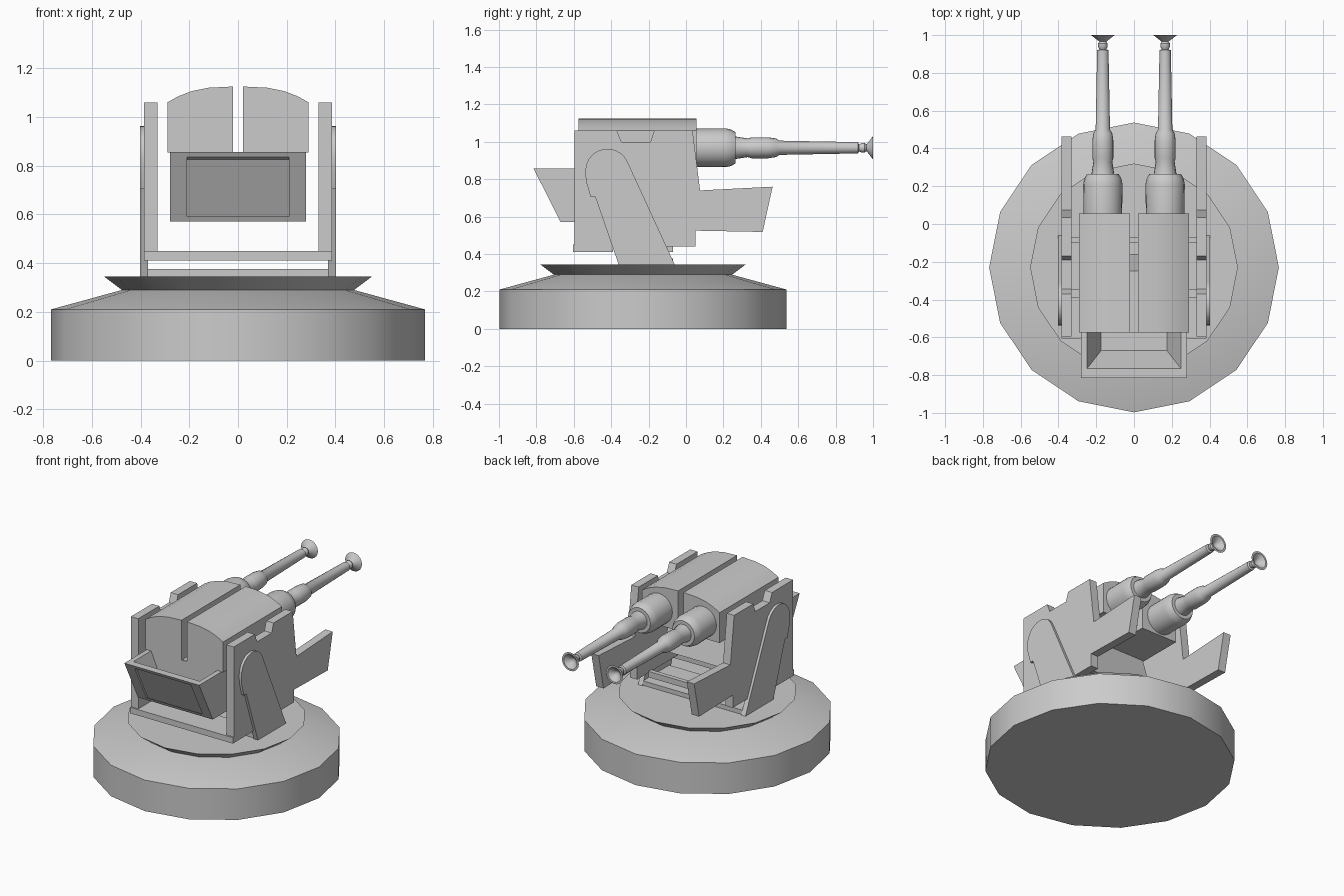
import bpy, bmesh, math
from mathutils import Matrix, Vector

cube = bpy.data.objects.get("Cube")
if cube:
    bpy.data.objects.remove(cube, do_unlink=True)

grey = bpy.data.materials.new("plain_grey")
grey.use_nodes = True
grey.diffuse_color = (0.6, 0.6, 0.6, 1)
grey.node_tree.nodes["Principled BSDF"].inputs["Base Color"].default_value = (0.6, 0.6, 0.6, 1)


def finish(name, bm, smooth=True):
    bmesh.ops.recalc_face_normals(bm, faces=bm.faces[:])
    mesh = bpy.data.meshes.new(name)
    bm.to_mesh(mesh)
    bm.free()
    mesh.materials.append(grey)
    ob = bpy.data.objects.new(name, mesh)
    bpy.context.collection.objects.link(ob)
    bpy.ops.object.select_all(action="DESELECT")
    ob.select_set(True)
    bpy.context.view_layer.objects.active = ob
    if smooth:
        bpy.ops.object.shade_smooth_by_angle(angle=math.radians(30))
    return ob


def prism(name, outline, place, a, b, smooth=False):
    """Extrude a 2D outline from a to b; place(u, v, t) gives the 3D point."""
    bm = bmesh.new()
    ends = [[bm.verts.new(place(u, v, t)) for u, v in outline] for t in (a, b)]
    bm.faces.new(ends[0])
    bm.faces.new(ends[1])
    n = len(outline)
    for i in range(n):
        j = (i + 1) % n
        bm.faces.new((ends[0][i], ends[0][j], ends[1][j], ends[1][i]))
    return finish(name, bm, smooth)


def along_x(u, v, t):
    return (t, u, v)


def along_y(u, v, t):
    return (u, t, v)


def box(name, x, y, z):
    return prism(name, [(y[0], z[0]), (y[1], z[0]), (y[1], z[1]), (y[0], z[1])], along_x, *x)


def lathe(name, profile, sides, matrix):
    """Spin (radius, height) pairs about z; zero radius closes the end."""
    bm = bmesh.new()
    rings = []
    for r, h in profile:
        count = sides if r else 1
        rings.append([bm.verts.new((r * math.cos(math.tau * i / sides),
                                    r * math.sin(math.tau * i / sides), h)) for i in range(count)])
    for low, high in zip(rings, rings[1:]):
        for i in range(sides):
            j = (i + 1) % sides
            quad = [low[i % len(low)], low[j % len(low)], high[j % len(high)], high[i % len(high)]]
            bm.faces.new(list(dict.fromkeys(quad)))
    bm.transform(matrix)
    return finish(name, bm)


# Round base with flared turntable
lathe("base", [(0, 0), (0.767, 0), (0.767, 0.21), (0.475, 0.29), (0, 0.29)], 16,
      Matrix.Translation((0, -0.23, 0)))
lathe("turntable", [(0, 0.285), (0.47, 0.285), (0.55, 0.345), (0, 0.345)], 16,
      Matrix.Translation((0, -0.23, 0)))

# Floor bars between the side plates
box("front_floor", (-0.385, 0.385), (-0.605, -0.39), (0.41, 0.45))
box("rear_crossbar", (-0.33, 0.33), (-0.10, -0.07), (0.41, 0.45))
box("foot_plate", (-0.37, 0.37), (-0.35, -0.07), (0.343, 0.375))

# Side plate and pivot arm outlines in y, z
plate = [(-0.595, 0.44), (0.05, 0.44), (0.05, 0.525), (0.41, 0.518), (0.463, 0.76),
         (0.075, 0.74), (0.035, 1.06), (-0.17, 1.06), (-0.19, 1.0), (-0.345, 1.0),
         (-0.37, 1.06), (-0.595, 1.06)]
arm = [(-0.36, 0.343), (-0.06, 0.343)]
arm += [(-0.42 + 0.118 * math.cos(math.radians(a)), 0.845 + 0.118 * math.sin(math.radians(a)))
        for a in range(20, 181, 16)]
arm += [(-0.535, 0.79), (-0.51, 0.705), (-0.485, 0.705)]

# Gun housing outline in x, z
hood = [(0.02, 0.855), (0.29, 0.855), (0.29, 1.06), (0.245, 1.085), (0.19, 1.106),
        (0.12, 1.12), (0.02, 1.125)]

# Barrel profile as radius, y
barrel = [(0, 0.04), (0.102, 0.04), (0.104, 0.21), (0.098, 0.24), (0.084, 0.265), (0.06, 0.265),
          (0.05, 0.33), (0.056, 0.35), (0.056, 0.44), (0.05, 0.48), (0.038, 0.5), (0.03, 0.92),
          (0.018, 0.925), (0.026, 0.94), (0.026, 0.955), (0.018, 0.965), (0.03, 0.975),
          (0.063, 1.0), (0.05, 1.0), (0.02, 0.975), (0, 0.96)]

for side, s in (("left", 1), ("right", -1)):
    prism(side + "_side_plate", plate, along_x, s * 0.33, s * 0.385)
    prism(side + "_pivot_arm", arm, along_x, s * 0.37, s * 0.402, True)
    prism(side + "_gun_housing", [(s * u, v) for u, v in hood], along_y, -0.575, 0.055, True)
    lathe(side + "_barrel", barrel, 20,
          Matrix.Translation((s * 0.165, 0, 0.968)) @ Matrix.Rotation(-math.pi / 2, 4, "X"))

# Central cradle under the housings
prism("cradle", [(-0.575, 0.57), (-0.16, 0.57), (-0.25, 0.855), (-0.575, 0.855)],
      along_x, -0.28, 0.28)

# Open hopper on the front, with a sunken front panel and a sloped well
bm = bmesh.new()
pts = [(-0.57, 0.57), (-0.67, 0.57), (-0.815, 0.857), (-0.57, 0.857)]
ends = [[bm.verts.new((x, y, z)) for y, z in pts] for x in (-0.28, 0.28)]
bm.faces.new(ends[0])
bm.faces.new(ends[1])
for i in range(4):
    j = (i + 1) % 4
    face = bm.faces.new((ends[0][i], ends[0][j], ends[1][j], ends[1][i]))
    if i == 1:
        front = face
    if i == 2:
        top = face
bmesh.ops.recalc_face_normals(bm, faces=bm.faces[:])
bmesh.ops.inset_region(bm, faces=[top], thickness=0.045)
for v in top.verts:
    v.co.y = max(v.co.y, -0.765) if v.co.y < -0.7 else -0.572
well = bmesh.ops.extrude_discrete_faces(bm, faces=[top])["faces"][0]
for v in well.verts:
    v.co.x *= 0.165 / 0.235
    v.co.z -= 0.17
    if v.co.y < -0.7:
        v.co.y = -0.67
bmesh.ops.inset_region(bm, faces=[front], thickness=0.035)
for v in front.verts:
    v.co.x = math.copysign(0.21, v.co.x)
panel = bmesh.ops.extrude_discrete_faces(bm, faces=[front])["faces"][0]
bmesh.ops.translate(bm, verts=panel.verts[:], vec=Vector((0, 0.018, -0.009)))
finish("hopper", bm, False)
